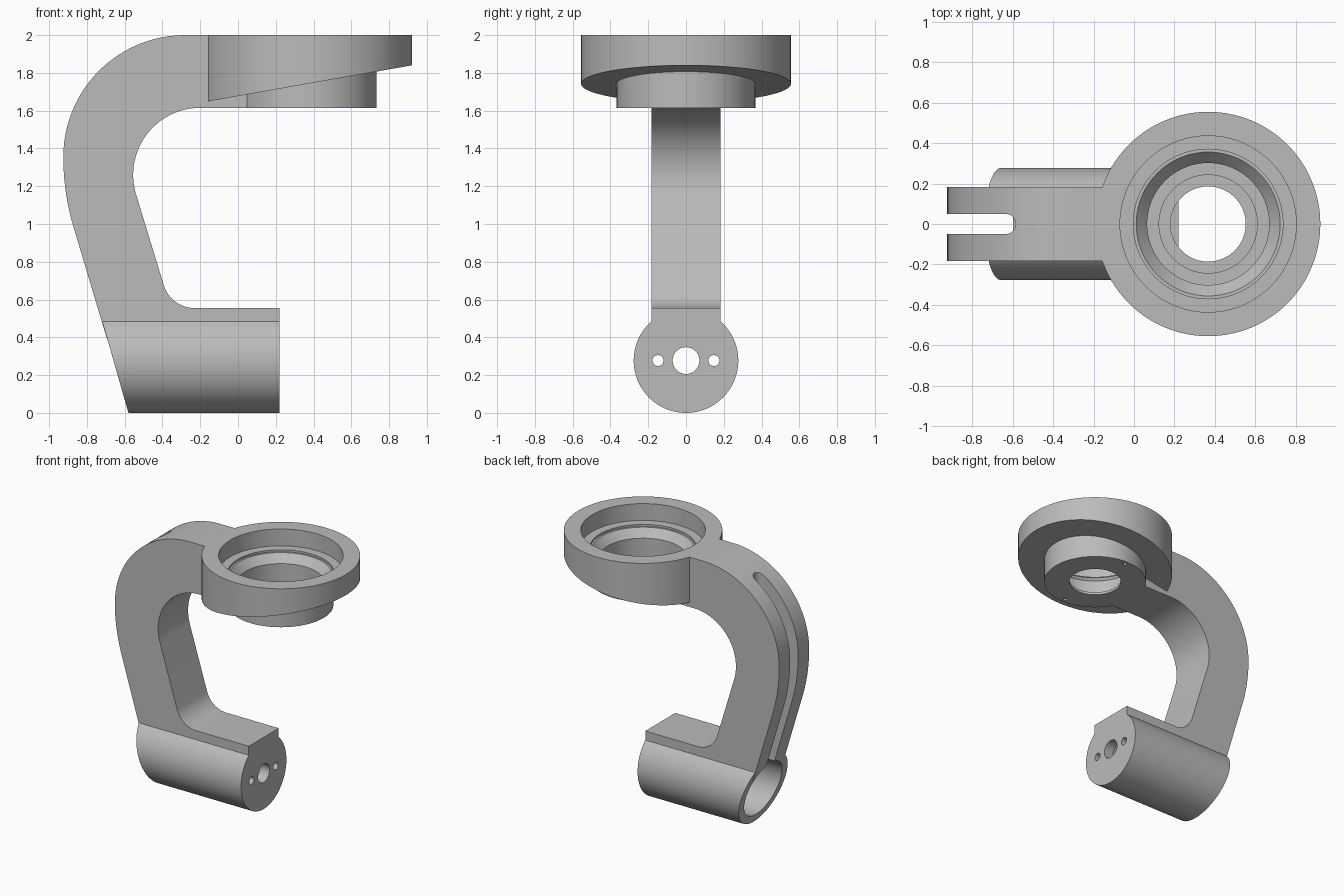
import bpy
import bmesh
from math import cos, sin, pi, radians, sqrt
from mathutils import Matrix, Vector

if "Cube" in bpy.data.objects:
    bpy.data.objects.remove(bpy.data.objects["Cube"])

grey = bpy.data.materials.new("plain grey")
grey.use_nodes = True
grey.diffuse_color = (0.5, 0.5, 0.5, 1)
grey.node_tree.nodes["Principled BSDF"].inputs["Base Color"].default_value = (0.5, 0.5, 0.5, 1)

RING_X = 0.367       # axis of the upper ring
HOUSING_Z = 0.277    # axis of the lower housing
HALF_WIDTH = 0.183   # half the arm thickness
LEAN = radians(16)   # lean of the arm's lower part
ALONG_X = Matrix.Rotation(pi / 2, 4, "Y")


def finish(name, bm):
    bmesh.ops.recalc_face_normals(bm, faces=bm.faces[:])
    mesh = bpy.data.meshes.new(name)
    bm.to_mesh(mesh)
    bm.free()
    mesh.materials.append(grey)
    obj = bpy.data.objects.new(name, mesh)
    bpy.context.collection.objects.link(obj)
    return obj


def lathe(name, profile, matrix, segments=96, cut=None):
    """Closed solid turned about z from (radius, height) pairs, optionally cut by a plane."""
    bm = bmesh.new()
    rings = [[bm.verts.new((r * cos(2 * pi * i / segments), r * sin(2 * pi * i / segments), h))
              for i in range(segments)] for r, h in profile]
    for a, b in zip(rings, rings[1:]):
        for i in range(segments):
            j = (i + 1) % segments
            bm.faces.new((a[i], a[j], b[j], b[i]))
    bm.faces.new(rings[0])
    bm.faces.new(rings[-1])
    bm.transform(matrix)
    if cut:
        point, normal = cut
        bmesh.ops.bisect_plane(bm, geom=bm.verts[:] + bm.edges[:] + bm.faces[:],
                               plane_co=point, plane_no=normal, clear_outer=True)
        bmesh.ops.holes_fill(bm, edges=[e for e in bm.edges if e.is_boundary])
    return finish(name, bm)


def extrude(name, points, vector):
    bm = bmesh.new()
    face = bm.faces.new([bm.verts.new(p) for p in points])
    result = bmesh.ops.extrude_face_region(bm, geom=[face])
    bmesh.ops.translate(bm, vec=vector,
                        verts=[v for v in result["geom"] if isinstance(v, bmesh.types.BMVert)])
    return finish(name, bm)


def arc(cx, cy, r, start, end, steps=24):
    return [(cx + r * cos(radians(start + (end - start) * i / steps)),
             cy + r * sin(radians(start + (end - start) * i / steps))) for i in range(steps + 1)]


def combine(target, tool, operation):
    mod = target.modifiers.new(operation, "BOOLEAN")
    mod.object, mod.operation, mod.solver = tool, operation, "EXACT"
    bpy.context.view_layer.objects.active = target
    bpy.ops.object.modifier_apply(modifier=mod.name)
    bpy.data.objects.remove(tool)


def at(x, y, z):
    return Matrix.Translation((x, y, z))


# Curved arm: side outline extruded across its thickness
def back_x(z):
    return -0.58 - z * sin(LEAN) / cos(LEAN)


outline = [(0.2, 2), *arc(-0.28, 1.355, 0.645, 90, 180),
           *arc(0.375, 1.355, 1.3, 181, 196, 8),
           (back_x(HOUSING_Z), HOUSING_Z), (0.22, HOUSING_Z), (0.22, 0.555),
           *arc(-0.23, 0.725, 0.17, 270, 196, 12),
           *arc(-0.2, 1.26, 0.355, 196, 90), (0.2, 1.615)]
arm = extrude("curved_arm_bracket", [(x, -HALF_WIDTH, z) for x, z in outline],
              (0, 2 * HALF_WIDTH, 0))

# Lower housing with a slanted rear end
housing = lathe("housing", [(0.277, -0.9), (0.277, 0.22)], at(0, 0, HOUSING_Z) @ ALONG_X,
                cut=(Vector((-0.58, 0, 0)), Vector((-cos(LEAN), 0, -sin(LEAN)))))
combine(arm, housing, "UNION")

# Upper ring with a sloping underside, and the hub below it
slope = Vector((0.177, 0, -1)).normalized()
ring = lathe("ring", [(0.555, 1.5), (0.555, 2)], at(RING_X, 0, 0), 128,
             cut=(Vector((0.92, 0, 1.84)), slope))
combine(arm, ring, "UNION")
hub = lathe("hub", [(0.367, 1.615), (0.367, 1.83)], at(RING_X, 0, 0))
combine(arm, hub, "UNION")

# Stepped bore through ring and hub
steps = [(0.186, 1.5), (0.186, 1.635), (0.243, 1.635), (0.243, 1.655), (0.302, 1.655),
         (0.302, 1.795), (0.356, 1.855), (0.37, 1.855), (0.37, 1.87), (0.436, 1.87), (0.436, 2.1)]
combine(arm, lathe("ring_bore", steps, at(RING_X, 0, 0)), "DIFFERENCE")

# Pin holes under the hub, one on each side
for side in (-1, 1):
    pin = lathe("pin_hole", [(0.013, 1.55), (0.013, 1.66)], at(RING_X, side * 0.335, 0), 16)
    combine(arm, pin, "DIFFERENCE")

# Housing bore, open at the rear, with shaft and screw holes in the front wall
bore = lathe("housing_bore", [(0.215, -1), (0.215, 0.14)], at(0, 0, HOUSING_Z) @ ALONG_X)
combine(arm, bore, "DIFFERENCE")
for y, radius in ((0, 0.071), (-0.148, 0.029), (0.148, 0.029)):
    hole = lathe("end_hole", [(radius, 0), (radius, 0.3)], at(0, y, HOUSING_Z) @ ALONG_X, 32)
    combine(arm, hole, "DIFFERENCE")

# Vertical cable slot with a rounded end, cut into the arm's back
slot = [(-1.1, -0.049), *arc(-0.634, 0, 0.049, -90, 90), (-1.1, 0.049)]
combine(arm, extrude("cable_slot", [(x, y, 0.3) for x, y in slot], (0, 0, 1.9)), "DIFFERENCE")

# Smooth curved walls while keeping machined edges crisp
bpy.ops.object.select_all(action="DESELECT")
arm.select_set(True)
bpy.context.view_layer.objects.active = arm
bpy.ops.object.shade_smooth_by_angle(angle=radians(25))
